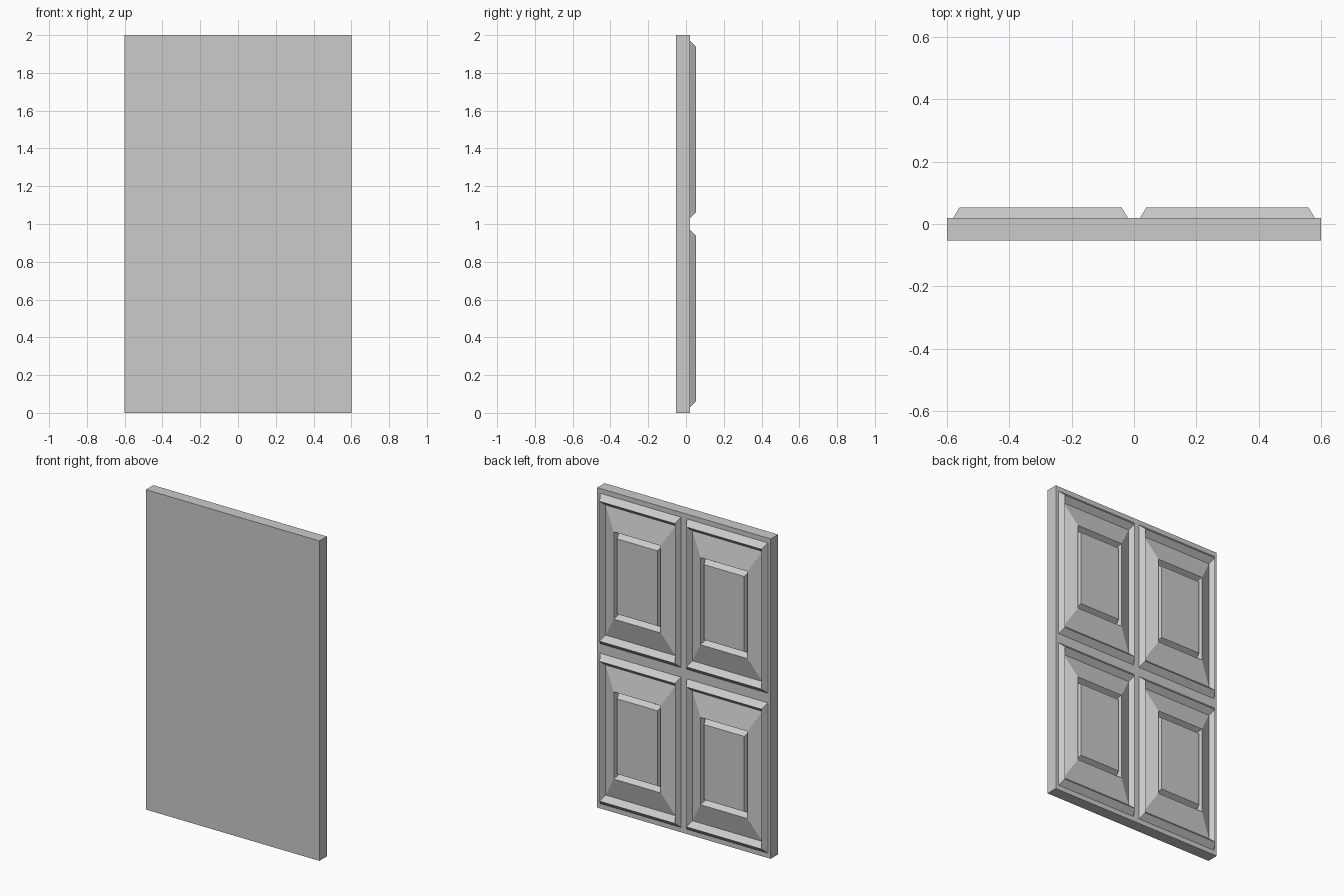
import bpy, bmesh

if "Cube" in bpy.data.objects:
    bpy.data.objects.remove(bpy.data.objects["Cube"])

FRONT, FACE, RIDGE = -0.053, 0.02, 0.053

# Slab: plain door leaf
bpy.ops.mesh.primitive_cube_add(size=1, location=(0, (FRONT + FACE) / 2, 1))
slab = bpy.context.object
slab.name = "door_slab"
slab.scale = (1.2, FACE - FRONT, 2)
bpy.ops.object.transform_apply(location=False, rotation=False, scale=True)

# Panel profile: (scale of outline, depth) from outer moulding to raised centre
PROFILE = [(1.0, FACE), (0.93, RIDGE), (0.865, FACE),    # moulding ridge
           (0.58, RIDGE), (0.54, FACE), (0.50, RIDGE)]   # sloped field, groove, centre


def make_panel(name, cx, cz, hx=0.28, hz=0.47):
    bm = bmesh.new()
    loops = [[bm.verts.new((cx + sx * hx * s, y, cz + sz * hz * s))
              for sx, sz in ((-1, -1), (-1, 1), (1, 1), (1, -1))]
             for s, y in PROFILE]
    for a, b in zip(loops, loops[1:]):
        for i in range(4):
            j = (i + 1) % 4
            bm.faces.new((a[i], a[j], b[j], b[i]))
    bm.faces.new(loops[-1])
    mesh = bpy.data.meshes.new(name)
    bm.normal_update()
    bm.to_mesh(mesh)
    bm.free()
    bpy.context.collection.objects.link(bpy.data.objects.new(name, mesh))


# Four raised panels on the back face
for row, cz in (("lower", 0.5), ("upper", 1.5)):
    for side, cx in (("left", -0.3), ("right", 0.3)):
        make_panel(f"{row}_{side}_panel", cx, cz)
